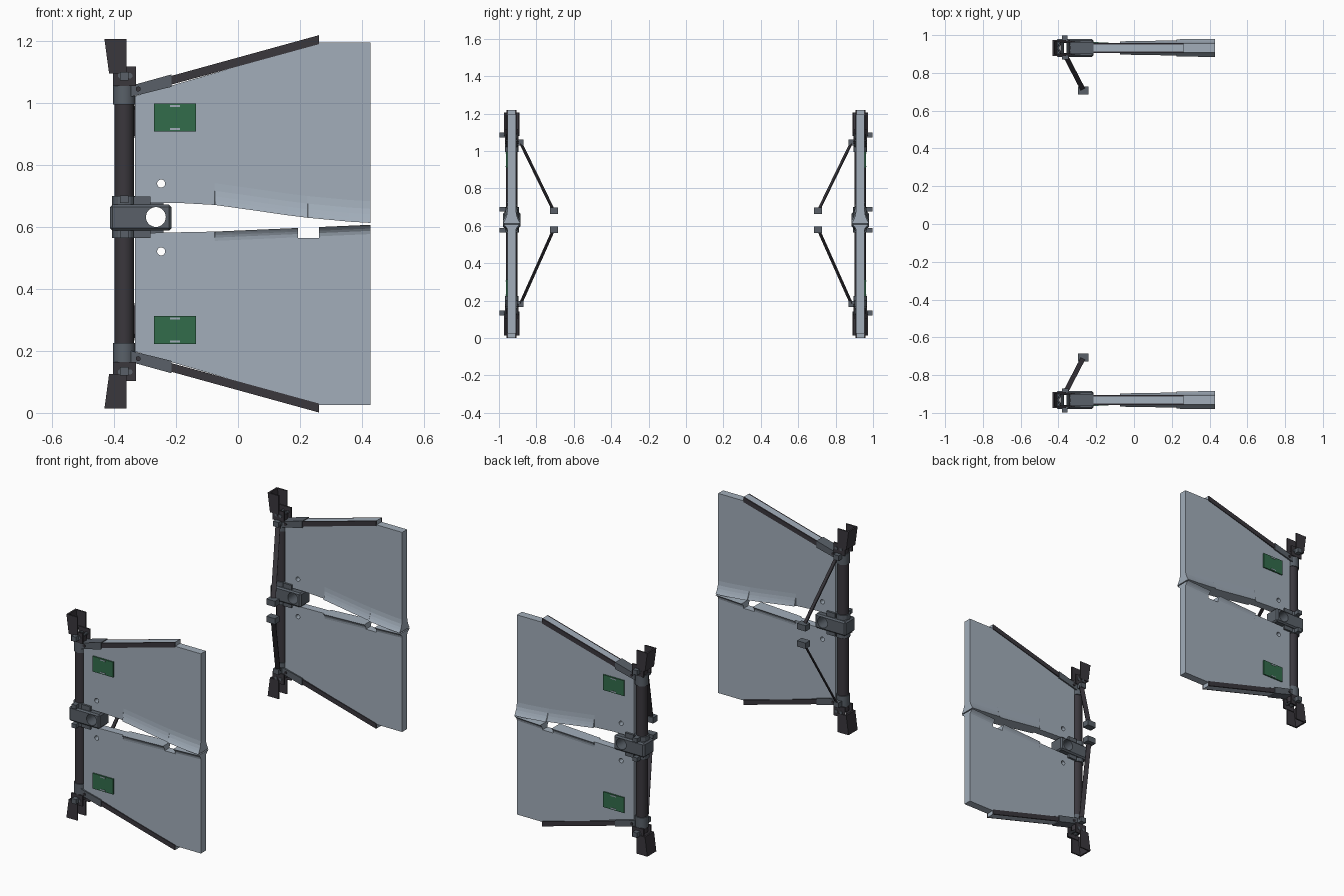
import bpy, bmesh, math
from mathutils import Vector

if "Cube" in bpy.data.objects:
    bpy.data.objects.remove(bpy.data.objects["Cube"])

MID = 0.61      # height of the mirror plane between upper and lower halves
YC = -0.932     # centre plane of the front assembly
XT = -0.367     # axis of the vertical tube


def material(name, rgb):
    m = bpy.data.materials.new(name)
    m.diffuse_color = (*rgb, 1)
    m.use_nodes = True
    m.node_tree.nodes["Principled BSDF"].inputs["Base Color"].default_value = m.diffuse_color
    return m


PALE = material("pale_blue_grey", (0.36, 0.42, 0.49))
GREY = material("slate_grey", (0.10, 0.118, 0.14))
DARK = material("charcoal", (0.042, 0.038, 0.046))
GREEN = material("panel_green", (0.032, 0.15, 0.07))


def finish(name, bm, mat, pair=False, smooth=False, cutters=(), bevel=0, helper=False):
    """Make the object; pair copies it below MID, the modifier copies it across y."""
    if pair:
        dup = bmesh.ops.duplicate(bm, geom=bm.verts[:] + bm.edges[:] + bm.faces[:])["geom"]
        for v in dup:
            if isinstance(v, bmesh.types.BMVert):
                v.co.z = 2 * MID - v.co.z
    bmesh.ops.recalc_face_normals(bm, faces=bm.faces[:])
    me = bpy.data.meshes.new(name)
    bm.to_mesh(me)
    bm.free()
    ob = bpy.data.objects.new(name, me)
    bpy.context.collection.objects.link(ob)
    me.materials.append(mat)
    if helper:
        ob.hide_render = True
        ob.display_type = 'WIRE'
        return ob
    if smooth:
        bpy.ops.object.select_all(action='DESELECT')
        ob.select_set(True)
        bpy.context.view_layer.objects.active = ob
        bpy.ops.object.shade_smooth_by_angle(angle=math.radians(35))
    if bevel:
        b = ob.modifiers.new("bevel", 'BEVEL')
        b.width, b.segments = bevel, 1
    for c in cutters:
        m = ob.modifiers.new("cut", 'BOOLEAN')
        m.operation, m.object, m.solver = 'DIFFERENCE', c, 'EXACT'
    m = ob.modifiers.new("mirror", 'MIRROR')
    m.use_axis = (False, True, False)
    m.use_mirror_merge = False
    return ob


def prism(bm, pts, y0, y1):
    """Outline in x,z pushed from y0 to y1 (offsets from YC)."""
    a = [bm.verts.new((x, YC + y0, z)) for x, z in pts]
    b = [bm.verts.new((x, YC + y1, z)) for x, z in pts]
    bm.faces.new(a)
    bm.faces.new(b[::-1])
    for i in range(len(pts)):
        j = (i + 1) % len(pts)
        bm.faces.new((a[i], b[i], b[j], a[j]))


def box(bm, x0, x1, y0, y1, z0, z1):
    prism(bm, [(x0, z0), (x1, z0), (x1, z1), (x0, z1)], y0, y1)


def disc(bm, x, z, r, y0, y1, n=24):
    prism(bm, [(x + r * math.cos(k * math.tau / n), z + r * math.sin(k * math.tau / n))
               for k in range(n)], y0, y1)


def ring(bm, ro, ri, z0, z1, n=24):
    """Hollow cylinder round the tube axis."""
    loops = [[bm.verts.new((XT + r * math.cos(k * math.tau / n),
                            YC + r * math.sin(k * math.tau / n), z)) for k in range(n)]
             for r, z in ((ro, z0), (ro, z1), (ri, z1), (ri, z0))]
    for q in range(4):
        a, b = loops[q], loops[(q + 1) % 4]
        for k in range(n):
            bm.faces.new((a[k], a[(k + 1) % n], b[(k + 1) % n], b[k]))


def lerp(pts, x):
    for (xa, za), (xb, zb) in zip(pts, pts[1:]):
        if x <= xb:
            return za + (zb - za) * (x - xa) / (xb - xa)
    return pts[-1][1]


# Cutters: wing pin holes, lower notch, hub eye and tube bore
bm = bmesh.new()
disc(bm, -0.248, 0.74, 0.013, -0.1, 0.1)
disc(bm, -0.248, 0.521, 0.013, -0.1, 0.1)
box(bm, 0.193, 0.262, -0.1, 0.1, 0.565, 0.61)
wing_cut = finish("wing_cutter", bm, DARK, helper=True)
bm = bmesh.new()
disc(bm, -0.265, 0.632, 0.032, -0.1, 0.1, 32)
eye_cut = finish("hub_eye_cutter", bm, DARK, helper=True)
bm = bmesh.new()
bmesh.ops.create_cone(bm, cap_ends=True, segments=24, radius1=0.029, radius2=0.029, depth=0.4)
bmesh.ops.translate(bm, verts=bm.verts[:], vec=(XT, YC, 0.632))
bore_cut = finish("hub_bore_cutter", bm, DARK, helper=True)

# Wing panels: thin slabs that flare in thickness along the inner edge
UPPER = [(-0.332, 0.678), (-0.2, 0.678), (-0.075, 0.671), (0.04, 0.655),
         (0.2, 0.632), (0.36, 0.617), (0.428, 0.613)]
LOWER = [(-0.332, 0.58), (-0.075, 0.585), (0.2, 0.597), (0.428, 0.607)]
OUTER = [(-0.332, 1.022), (0.262, 1.195), (0.428, 1.195)]
FLARE = [(-0.332, 0.0), (-0.076, 0.0), (-0.074, 0.012), (0.224, 0.017), (0.226, 0.023), (0.428, 0.024)]
XS = [-0.332, -0.26, -0.2, -0.14, -0.076, -0.074, -0.02, 0.04, 0.1, 0.16, 0.224, 0.226, 0.262, 0.31, 0.36, 0.428]


def wing(name, inner, sign, reach):
    bm = bmesh.new()
    rows = [0, 0.1, 0.22, 0.4, 0.65, 1.0]
    loops = []
    for x in XS:
        zi, zo = lerp(inner, x), lerp(OUTER, x)
        if sign < 0:
            zo = 2 * MID - zo
        sec = [(zi + sign * t * reach, 0.023 + lerp(FLARE, x) * (1 - t) ** 2) for t in rows]
        sec.append((zo, 0.023))
        loops.append([bm.verts.new((x, YC - h, z)) for z, h in sec]
                     + [bm.verts.new((x, YC + h, z)) for z, h in sec[::-1]])
    n = len(loops[0])
    for a, b in zip(loops, loops[1:]):
        for k in range(n):
            bm.faces.new((a[k], b[k], b[(k + 1) % n], a[(k + 1) % n]))
    bm.faces.new(loops[0])
    bm.faces.new(loops[-1][::-1])
    finish(name, bm, PALE, cutters=[wing_cut])


wing("upper_wing", UPPER, 1, 0.07)
wing("lower_wing", LOWER, -1, 0.03)

# Outer edge trim: pale core between two dark rails, with a grey root sleeve
STRIP = [(-0.22, 1.058), (0.262, 1.19), (0.262, 1.219), (-0.22, 1.086)]
bm = bmesh.new()
prism(bm, STRIP, -0.019, 0.019)
finish("edge_core", bm, PALE, pair=True)
bm = bmesh.new()
for y in (-0.027, 0.019):
    prism(bm, STRIP, y, y + 0.008)
finish("edge_rails", bm, DARK, pair=True)
bm = bmesh.new()
prism(bm, [(-0.345, 1.02), (-0.215, 1.052), (-0.215, 1.092), (-0.345, 1.056)], -0.031, 0.031)
finish("edge_sleeve", bm, GREY, pair=True)
bm = bmesh.new()
disc(bm, -0.322, 1.045, 0.008, -0.036, 0.036, 12)
finish("sleeve_pin", bm, DARK, pair=True)

# Hollow tube and its collars
bm = bmesh.new()
ring(bm, 0.031, 0.027, 0.13, 1.09)
finish("tube", bm, DARK, smooth=True)
bm = bmesh.new()
ring(bm, 0.036, 0.029, 0.995, 1.058)
finish("end_collar", bm, GREY, pair=True, smooth=True)

# End brackets with bolts
bm = bmesh.new()
for y in (-0.037, 0.029):
    box(bm, XT - 0.036, XT + 0.038, y, y + 0.008, 1.055, 1.117)
finish("end_bracket", bm, DARK, pair=True)
bm = bmesh.new()
for x in (XT - 0.012, XT + 0.018):
    disc(bm, x, 1.088, 0.009, -0.041, 0.041, 10)
bolts = finish("bracket_bolts", bm, GREY, pair=True, cutters=[])
bm = bmesh.new()
box(bm, XT - 0.014, XT + 0.014, -0.066, -0.035, 1.072, 1.1)
finish("bracket_knob", bm, GREY, pair=True)

# End fins: channel with a slanted web and two cheeks
bm = bmesh.new()
for y in (-0.042, 0.034):
    prism(bm, [(-0.416, 1.095), (-0.36, 1.095), (-0.36, 1.206), (-0.431, 1.206)], y, y + 0.008)
prism(bm, [(-0.416, 1.095), (-0.406, 1.095), (-0.421, 1.206), (-0.431, 1.206)], -0.034, 0.034)
finish("end_fin", bm, DARK, pair=True)

# Central hub, clamp ring and flange
bm = bmesh.new()
box(bm, -0.413, -0.215, -0.047, 0.047, 0.588, 0.672)
finish("hub", bm, GREY, bevel=0.008, cutters=[eye_cut, bore_cut])
bm = bmesh.new()
ring(bm, 0.039, 0.029, 0.565, 0.7, 12)
finish("hub_clamp", bm, GREY)
bm = bmesh.new()
for z in (0.565, 0.672):
    box(bm, -0.337, -0.282, -0.035, 0.035, z, z + 0.027)
finish("hub_flange", bm, GREY)
bm = bmesh.new()
for z in (0.576, 0.689):
    box(bm, XT - 0.014, XT + 0.014, -0.066, -0.035, z - 0.012, z + 0.012)
finish("hub_knobs", bm, GREY)

# Green panels with pale clips on the outward face
bm = bmesh.new()
box(bm, -0.271, -0.136, -0.03, -0.022, 0.908, 0.998)
finish("green_panel", bm, GREEN, pair=True)
bm = bmesh.new()
for z in (0.913, 0.987):
    box(bm, -0.22, -0.187, -0.032, -0.028, z, z + 0.006)
finish("panel_clips", bm, PALE, pair=True)

# Flat arms swinging inward to weight blocks
for name, zt, zb in (("upper", 1.045, 0.681), ("lower", 0.182, 0.579)):
    a, b = Vector((-0.36, -0.885, zt)), Vector((-0.268, -0.708, zb))
    side = (b - a).cross(Vector((0, 0, 1))).normalized()
    thick = (b - a).cross(side).normalized() * 0.003
    side *= 0.013
    bm = bmesh.new()
    ends = [[bm.verts.new(p + side * s + thick * t)
             for s, t in ((-1, -1), (1, -1), (1, 1), (-1, 1))] for p in (a, b)]
    bm.faces.new(ends[0])
    bm.faces.new(ends[1][::-1])
    for k in range(4):
        j = (k + 1) % 4
        bm.faces.new((ends[0][k], ends[1][k], ends[1][j], ends[0][j]))
    finish(name + "_arm", bm, DARK)
    bm = bmesh.new()
    box(bm, XT - 0.014, XT + 0.02, 0.03, 0.062, zt - 0.015, zt + 0.015)
    box(bm, -0.296, -0.24, 0.205, 0.247, zb - 0.017, zb + 0.017)
    finish(name + "_arm_blocks", bm, GREY)
